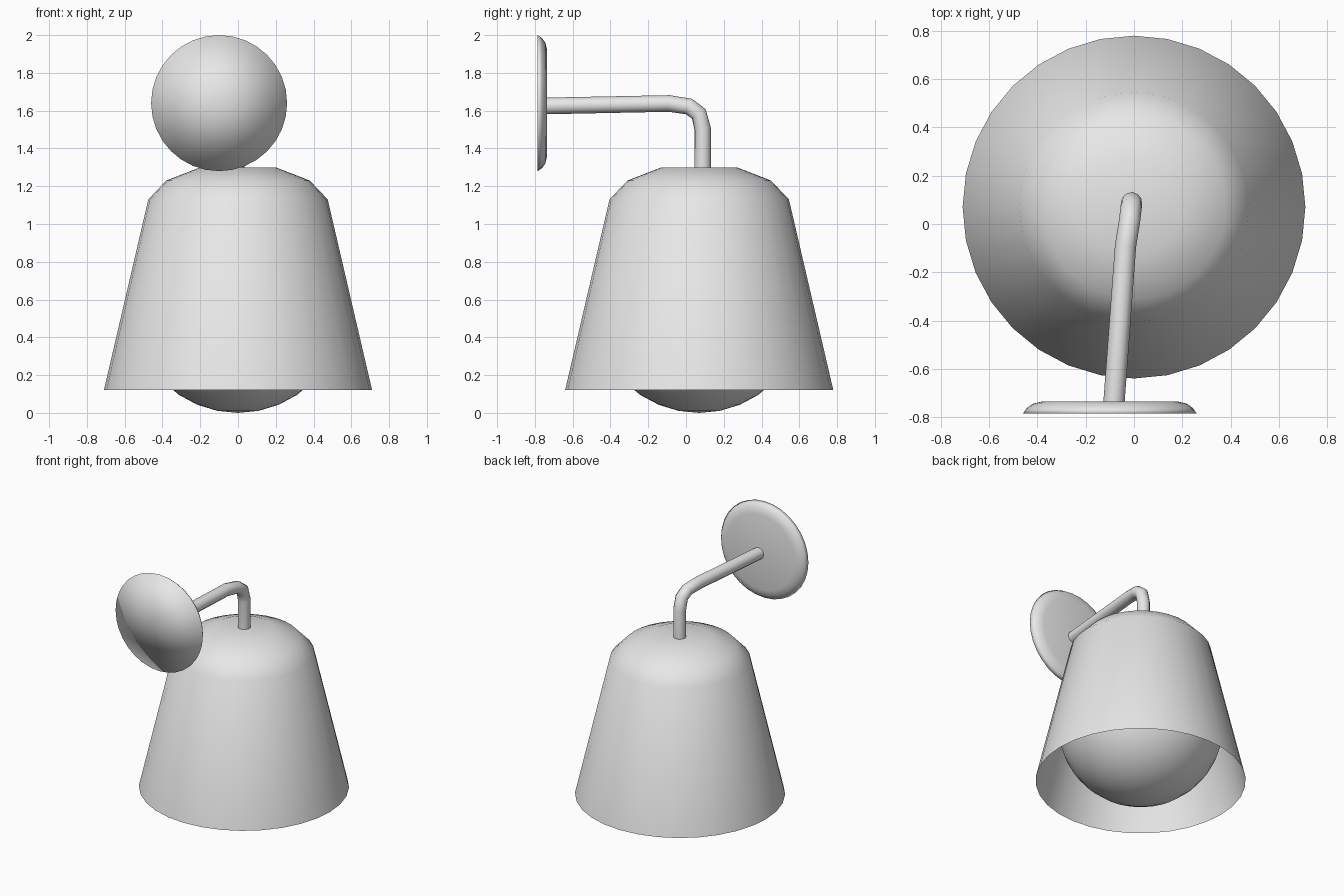
import bpy, bmesh, math
from mathutils import Matrix, Vector

cube = bpy.data.objects.get("Cube")
if cube:
    bpy.data.objects.remove(cube, do_unlink=True)

SIDES = 32
AXIS_Y = 0.07  # depth of the shade's axis

grey = bpy.data.materials.new("light_grey")
grey.use_nodes = True
grey.diffuse_color = (0.8, 0.8, 0.8, 1)
grey.node_tree.nodes["Principled BSDF"].inputs["Base Color"].default_value = grey.diffuse_color


def add_object(name, bm):
    mesh = bpy.data.meshes.new(name)
    bm.to_mesh(mesh)
    bm.free()
    mesh.materials.append(grey)
    mesh.shade_smooth()
    obj = bpy.data.objects.new(name, mesh)
    bpy.context.collection.objects.link(obj)
    return obj


def lathe(name, profile, matrix):
    """Turn (radius, height) points about z, then place the result."""
    bm = bmesh.new()
    verts = [bm.verts.new((r, 0, z)) for r, z in profile]
    edges = [bm.edges.new(pair) for pair in zip(verts, verts[1:])]
    bmesh.ops.spin(bm, geom=verts + edges, axis=(0, 0, 1), cent=(0, 0, 0),
                   angle=math.tau, steps=SIDES)
    bmesh.ops.remove_doubles(bm, verts=bm.verts, dist=0.0005)
    bmesh.ops.recalc_face_normals(bm, faces=bm.faces)
    # Face the surface away from its axis
    if sum(f.normal.x * f.calc_center_median().x for f in bm.faces) < 0:
        bmesh.ops.reverse_faces(bm, faces=bm.faces)
    bm.transform(matrix)
    return add_object(name, bm)


# Tapered shade, open below
lathe("shade", [(0.71, 0.12), (0.475, 1.13), (0.38, 1.23), (0.2, 1.3), (0, 1.3)],
      Matrix.Translation((0, AXIS_Y, 0)))

# Round bulb inside the shade
bm = bmesh.new()
bmesh.ops.create_uvsphere(bm, u_segments=SIDES, v_segments=16, radius=0.56,
                          matrix=Matrix.Translation((0, AXIS_Y, 0.56)))
add_object("bulb", bm)

# Wall plate, turned so its wide flat side faces the front
lathe("wall_plate", [(0, 0), (0.36, 0), (0.345, 0.022), (0.32, 0.04), (0.28, 0.05), (0, 0.05)],
      Matrix.Translation((-0.1, -0.785, 1.64)) @ Matrix.Rotation(-math.pi / 2, 4, "X"))

# Bent tube from the plate down to the shade
path = [(-0.083, -0.74, 1.625), (-0.035, -0.09, 1.638), (-0.018, 0.015, 1.622),
        (-0.012, 0.068, 1.583), (-0.01, 0.088, 1.505), (-0.01, 0.088, 1.28)]
curve = bpy.data.curves.new("arm", "CURVE")
curve.dimensions = "3D"
curve.bevel_depth = 0.044
curve.bevel_resolution = 4
curve.materials.append(grey)
spline = curve.splines.new("POLY")
spline.points.add(len(path) - 1)
for point, co in zip(spline.points, path):
    point.co = (*co, 1)
spline.use_smooth = True
arm = bpy.data.objects.new("arm", curve)
bpy.context.collection.objects.link(arm)
